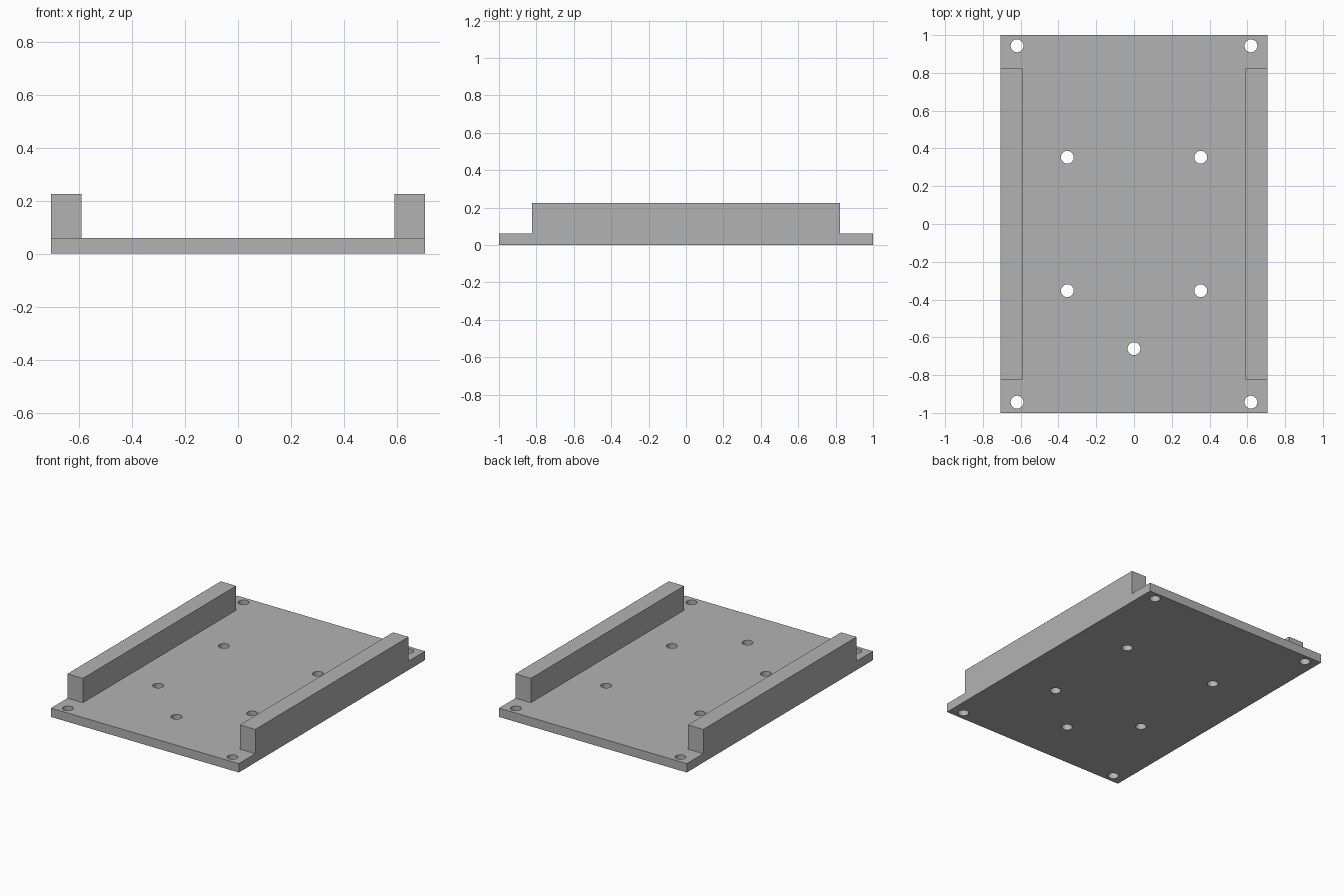
import bpy
import bmesh
from math import pi
from mathutils import Matrix, Vector

cube = bpy.data.objects.get("Cube")
if cube:
    bpy.data.objects.remove(cube, do_unlink=True)

HALF_W, HALF_L = 0.706, 1.0
PLATE_T = 0.06
RAIL_IN, RAIL_HALF_L, RAIL_TOP = 0.59, 0.823, 0.225
HOLE_R, SIDE_R, SIDE_Z = 0.034, 0.04, 0.145

grey = bpy.data.materials.new("plain grey")
grey.use_nodes = True
grey.diffuse_color = (0.448, 0.448, 0.448, 1)
grey.node_tree.nodes["Principled BSDF"].inputs["Base Color"].default_value = grey.diffuse_color


def new_object(name, bm):
    mesh = bpy.data.meshes.new(name)
    bmesh.ops.recalc_face_normals(bm, faces=bm.faces)
    bm.to_mesh(mesh)
    bm.free()
    mesh.materials.append(grey)
    obj = bpy.data.objects.new(name, mesh)
    bpy.context.collection.objects.link(obj)
    return obj


def box(name, low, high):
    low, high = Vector(low), Vector(high)
    bm = bmesh.new()
    bmesh.ops.create_cube(bm, size=1, matrix=Matrix.Translation((low + high) / 2)
                          @ Matrix.Diagonal((high - low).to_4d()))
    return new_object(name, bm)


def drill(name, center, radius, depth, sideways=False, stretch=0):
    """Round cutter along z, or along x; stretch pulls it into a slot along y."""
    bm = bmesh.new()
    bmesh.ops.create_cone(bm, cap_ends=True, segments=48, radius1=radius, radius2=radius,
                          depth=depth, matrix=Matrix.Rotation(pi / 48, 4, "Z"))
    for v in bm.verts:
        v.co.y += stretch if v.co.y > 0 else -stretch
    turn = Matrix.Rotation(pi / 2 if sideways else 0, 4, "Y")
    bm.transform(Matrix.Translation(center) @ turn)
    return new_object(name, bm)


def combine(target, tool, operation):
    mod = target.modifiers.new(operation, "BOOLEAN")
    mod.operation = operation
    mod.solver = "EXACT"
    mod.object = tool
    bpy.context.view_layer.objects.active = target
    bpy.ops.object.modifier_apply(modifier=mod.name)
    bpy.data.objects.remove(tool, do_unlink=True)


# Base plate with a raised rail along each long side
bracket = box("mounting_plate", (-HALF_W, -HALF_L, 0), (HALF_W, HALF_L, PLATE_T))
for side in (-1, 1):
    x1, x2 = sorted((side * RAIL_IN, side * HALF_W))
    rail = box("side_rail", (x1, -RAIL_HALF_L, 0), (x2, RAIL_HALF_L, RAIL_TOP))
    combine(bracket, rail, "UNION")

# Screw holes through the plate: corners, inner four and one near the front
spots = [(sx * x, sy * y) for x, y in ((0.619, 0.943), (0.353, 0.353))
         for sx in (-1, 1) for sy in (-1, 1)] + [(0, -0.66)]
for x, y in spots:
    combine(bracket, drill("screw_hole", (x, y, PLATE_T / 2), HOLE_R, 0.2), "DIFFERENCE")

# Pivot hole and long slot through both rails
combine(bracket, drill("pivot_hole", (0, -0.626, SIDE_Z), SIDE_R, 2, True), "DIFFERENCE")
combine(bracket, drill("slot", (0, 0.398, SIDE_Z), SIDE_R, 2, True, 0.225), "DIFFERENCE")

# Round hole walls shade smoothly, all edges stay crisp
bpy.ops.object.select_all(action="DESELECT")
bracket.select_set(True)
bpy.context.view_layer.objects.active = bracket
bpy.ops.object.shade_smooth_by_angle(angle=pi / 6)
